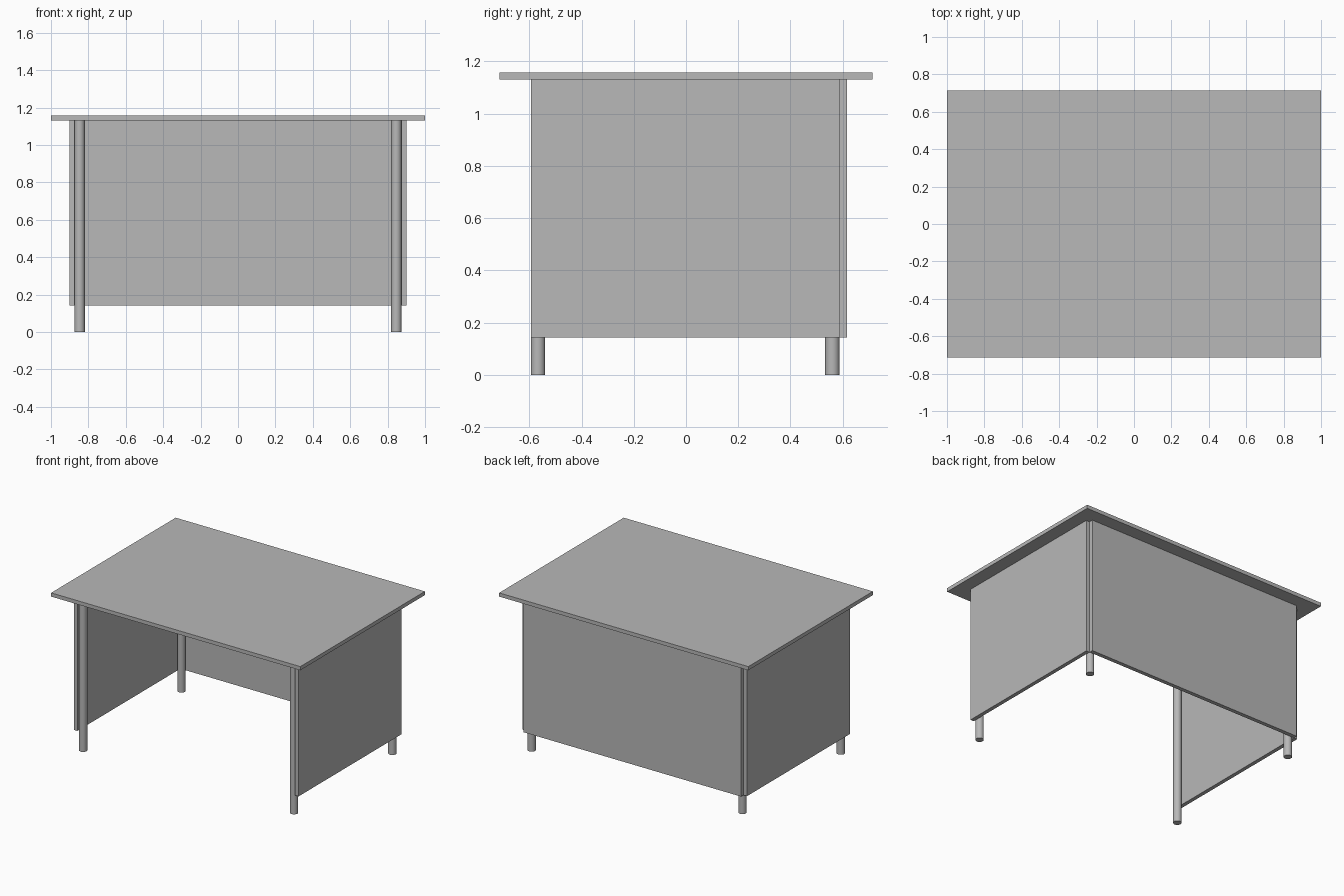
import bpy

cube = bpy.data.objects.get("Cube")
if cube:
    bpy.data.objects.remove(cube, do_unlink=True)

grey = bpy.data.materials.new("plain_grey")
grey.use_nodes = True
colour = (0.48, 0.48, 0.48, 1)
grey.diffuse_color = colour
grey.node_tree.nodes["Principled BSDF"].inputs["Base Color"].default_value = colour

# Shared dimensions
TOP_Z, UNDER_Z, PANEL_Z = 1.157, 1.13, 0.143
LEG_R = 0.0275
INNER_X, OUTER_X = 0.874, 0.902
FRONT_Y, BACK_Y, OUTER_Y = -0.594, 0.588, 0.617


def finish(obj, name):
    obj.name = name
    obj.data.name = name
    obj.data.materials.append(grey)


def box(name, low, high):
    centre = [(a + b) / 2 for a, b in zip(low, high)]
    bpy.ops.mesh.primitive_cube_add(size=1, location=centre)
    obj = bpy.context.object
    obj.scale = [b - a for a, b in zip(low, high)]
    bpy.ops.object.transform_apply(location=False, rotation=False, scale=True)
    finish(obj, name)


def leg(name, x, y):
    bpy.ops.mesh.primitive_cylinder_add(
        vertices=32, radius=LEG_R, depth=UNDER_Z, location=(x, y, UNDER_Z / 2))
    bpy.ops.object.shade_smooth_by_angle()
    finish(bpy.context.object, name)


# Table top
box("table_top", (-1, -0.714, UNDER_Z), (1, 0.714, TOP_Z))

# Back panel, stopping short of the side panels so the corners stay notched
box("back_panel", (-INNER_X, BACK_Y, PANEL_Z), (INNER_X, OUTER_Y, UNDER_Z))

# Side panels and round legs
for side, s in (("left", 1), ("right", -1)):
    xs = sorted((s * INNER_X, s * OUTER_X))
    box(side + "_panel", (xs[0], FRONT_Y, PANEL_Z), (xs[1], BACK_Y, UNDER_Z))
    leg_x = s * (INNER_X - LEG_R)
    leg("front_" + side + "_leg", leg_x, FRONT_Y + LEG_R)
    leg("back_" + side + "_leg", leg_x, BACK_Y - LEG_R)
